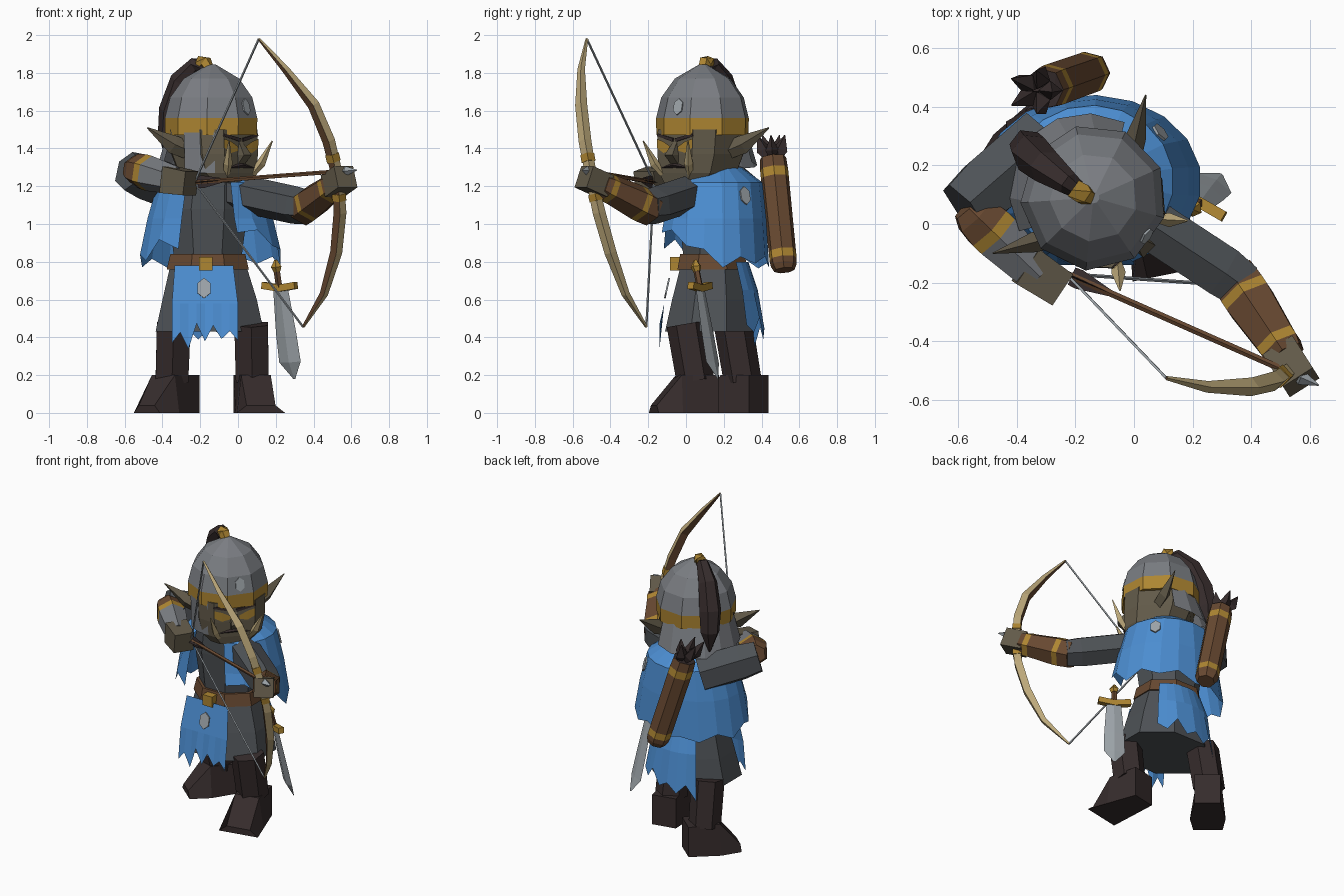
import bpy, bmesh, math, random
from mathutils import Vector, Matrix

if "Cube" in bpy.data.objects:
    bpy.data.objects.remove(bpy.data.objects["Cube"])

random.seed(4)
Z = Vector((0, 0, 1))
COLORS = {"cloth_grey": (78, 82, 86), "helmet_grey": (122, 125, 130), "blue": (76, 142, 210),
          "gold": (174, 134, 50), "leather": (104, 73, 49), "dark_brown": (54, 44, 44),
          "skin": (98, 90, 73), "bone": (188, 168, 122), "steel": (158, 165, 170)}
MATS = {}
for key, rgb in COLORS.items():
    MATS[key] = bpy.data.materials.new(key)
    MATS[key].diffuse_color = [(c / 255 / 12.92 if c < 11 else ((c / 255 + .055) / 1.055) ** 2.4)
                               for c in rgb] + [1]


def skin(name, rings, mats, closed=True, caps=True, xf=None):
    """Bridge rings of points; mats is one colour or one per segment."""
    if isinstance(mats, str):
        mats = [mats] * (len(rings) - 1)
    names = list(dict.fromkeys(mats))
    bm = bmesh.new()
    vs = [[bm.verts.new(p) for p in r] for r in rings]
    n = len(rings[0])
    for i, m in enumerate(mats):
        for j in range(n if closed else n - 1):
            k = (j + 1) % n
            f = bm.faces.new((vs[i][j], vs[i][k], vs[i + 1][k], vs[i + 1][j]))
            f.material_index = names.index(m)
    if caps:
        bm.faces.new(vs[0][::-1]).material_index = names.index(mats[0])
        bm.faces.new(vs[-1]).material_index = names.index(mats[-1])
    bmesh.ops.recalc_face_normals(bm, faces=bm.faces)
    me = bpy.data.meshes.new(name)
    bm.to_mesh(me)
    bm.free()
    for m in names:
        me.materials.append(MATS[m])
    ob = bpy.data.objects.new(name, me)
    bpy.context.collection.objects.link(ob)
    if xf:
        me.transform(xf)
    return ob


def tube(name, pts, radii, mats, sides=6, ref=Z, flat=1, phase=0, xf=None):
    """Loft a polygon section along a path."""
    pts = [Vector(p) for p in pts]
    rings = []
    for i, p in enumerate(pts):
        t = (pts[min(i + 1, len(pts) - 1)] - pts[max(i - 1, 0)]).normalized()
        u = Vector(ref)
        u = (u - u.dot(t) * t).normalized()
        v = t.cross(u)
        ang = [math.radians(phase) + math.tau * k / sides for k in range(sides)]
        rings.append([p + radii[i] * (math.cos(a) * u + flat * math.sin(a) * v) for a in ang])
    return skin(name, rings, mats, xf=xf)


def stack(name, levels, mats, sides=8, phase=22.5, xf=None):
    """Horizontal elliptical levels: cx, cy, z, rx, ry."""
    ang = [math.radians(phase) + math.tau * k / sides for k in range(sides)]
    return skin(name, [[(cx + rx * math.cos(a), cy + ry * math.sin(a), z) for a in ang]
                       for cx, cy, z, rx, ry in levels], mats, xf=xf)


def along(a, b, ts):
    return [Vector(a).lerp(Vector(b), t) for t in ts]


def drape(name, rows, a0, a1, n, low, center, mat, xf=None):
    """Open cloth wrapped round a centre; low(angle, column) gives the last row's height."""
    ang = [math.radians(a0 + (a1 - a0) * i / n) for i in range(n + 1)]
    rings = []
    for z, rx, ry in rows:
        rings.append([(center[0] + rx * math.cos(a), center[1] + ry * math.sin(a),
                       low(a, i) if z is None else z) for i, a in enumerate(ang)])
    return skin(name, rings, mat, closed=False, caps=False, xf=xf)


def patch(name, center, normal, size, xf=None):
    """Thin plain six-sided plate lying on a surface."""
    c, n = Vector(center), Vector(normal).normalized()
    tube(name, [c - n * .003, c + n * .006], [size, size], "steel", 6, flat=.7, xf=xf)


# Torso, tunic skirt and belt
stack("torso", [(-.16, .14, .8, .19, .165), (-.16, .14, 1.08, .23, .19), (-.15, .13, 1.24, .21, .18),
                (-.14, .1, 1.32, .1, .1)], "cloth_grey")
stack("tunic", [(-.16, .14, .84, .2, .165), (-.15, .13, .6, .27, .22), (-.15, .12, .43, .31, .25)], "cloth_grey")
stack("belt", [(-.16, .14, .76, .235, .2), (-.16, .14, .84, .215, .185)], "leather")
tube("buckle", [(-.17, -.085, .79), (-.17, -.035, .79)], [.05, .05], "gold", 4, phase=45)

# Legs and boots
for side, hip, ankle, d, toe in (("left", (.07, 0, .47), (.075, .05, .17), (.2, -.98), .13),
                                 ("right", (-.34, .25, .47), (-.35, .3, .17), (-.65, -.76), .09)):
    tube(side + "_boot_shaft", [hip, ankle], [.103, .1], "dark_brown", 6, ref=(1, 0, 0), phase=30)
    f = Vector((d[0], d[1], 0))
    r = Vector((-d[1], d[0], 0))
    base = Vector((ankle[0] + (.02 if side == "right" else 0), ankle[1] + .01, 0))
    skin(side + "_foot", [[base + f * s - r * wb, base + f * s + r * wb,
                           base + f * s + r * wt + Z * h, base + f * s - r * wt + Z * h]
                          for s, wb, wt, h in ((-.1, .08, .08, .2), (.1, .11, .08, .2), (.235, toe, toe * .6, .04))],
         "dark_brown")

# Ragged blue cloth: shawl, back tail and loincloth
jag = [random.uniform(-.05, .05) + (.045 if i % 2 else -.045) for i in range(40)]
drape("shawl", [(1.3, .16, .15), (1.22, .28, .26), (1.03, .335, .28), (None, .375, .295)], -68, 243, 16,
      lambda a, i: .83 - .05 * math.sin(a) + (.13 if math.cos(a) > 0 else 0) * max(0, -math.sin(a)) + jag[i] * .6,
      (-.145, .145), "blue")
drape("back_tail", [(.8, .225, .2), (.65, .275, .25), (None, .31, .285)], 42, 125, 7,
      lambda a, i: .43 + jag[i + 5], (-.15, .13), "blue")
xs = [i / 8 for i in range(9)]
skin("loincloth", [[(-.335 + .31 * t, -.07, .78) for t in xs], [(-.35 + .35 * t, -.115, .58) for t in xs],
                   [(-.35 + .35 * t, -.14, .44 + jag[i + 12] * .9 - .05 * math.sin(t * 3.14))
                    for i, t in enumerate(xs)]], "blue", closed=False, caps=False)
patch("loincloth_patch", (-.18, -.099, .66), (0, -1, .22), .055)
patch("shawl_patch", (.089, .312, 1.15), (.75, .63, .25), .05)

# Bow arm
sh, el, wr = (-.02, .05, 1.17), (.37, -.21, 1.09), (.52, -.45, 1.21)
tube("bow_upper_arm", [sh, (.3, -.16, 1.1), el], [.1, .1, .09], "cloth_grey", 6)
tube("bow_forearm", along((.34, -.18, 1.075), wr, (0, .2, .3, .8, .9, 1)), [.09, .095, .095, .08, .08, .07],
     ["leather", "gold", "leather", "gold", "leather"], 6)
tube("bow_hand", [(.5, -.43, 1.2), (.57, -.54, 1.25)], [.085, .085], "skin", 4, phase=45)

# Drawing arm
tube("draw_upper_arm", [(-.31, .29, 1.18), (-.5, .125, 1.25), (-.58, .055, 1.28)], [.12, .12, .105], "cloth_grey", 6)
tube("draw_forearm", along((-.57, .06, 1.295), (-.33, -.17, 1.23), (0, .12, .3, .42, 1)), [.06, .085, .095, .095, .075],
     ["leather", "leather", "gold", "helmet_grey"], 6)
tube("draw_hand", [(-.37, -.14, 1.235), (-.25, -.22, 1.215)], [.1, .09], "skin", 4, phase=45)

# Bow: bone on the outer side, wood on the inner
path = [(.11, -.525, 1.98), (.25, -.555, 1.82), (.4, -.555, 1.63), (.48, -.535, 1.44), (.53, -.5, 1.24),
        (.54, -.46, 1.06), (.52, -.4, .85), (.455, -.32, .63), (.345, -.21, .455)]
bow = tube("bow", path, [.007, .02, .032, .034, .03, .034, .032, .022, .007], "bone", 4, ref=(.7, -.7, 0), phase=45)
bow.data.materials.append(MATS["leather"])
for p in bow.data.polygons:
    p.material_index = int(p.normal.x < 0)
for i in (3, 5):
    tube("bow_wrap", along(path[4], path[i], (.45, .65)), [.037, .037], "gold", 4, ref=(.7, -.7, 0), phase=45)
nock = (-.23, -.17, 1.22)
for end, p in (("upper", path[0]), ("lower", path[-1])):
    tube(end + "_bowstring", [p, nock], [.006, .006], "steel", 4, ref=(1, 0, 0))

# Arrow on the string
tip = Vector((.63, -.55, 1.285))
tube("arrow_shaft", along(nock, tip, (0, .93)), [.012, .012], "leather", 5)
tube("arrow_head", along(nock, tip, (.9, .93, 1)), [.01, .026, .002], "steel", 4)
for ref in ((0, 0, 1), (.4, .9, 0)):
    tube("arrow_fletching", along(nock, tip, (.02, .05, .17)), [.032, .034, .012], "dark_brown", 4, ref=ref, flat=.12)

# Quiver with spare arrows
qb, qt = Vector((-.14, .52, .755)), Vector((-.31, .46, 1.35))
tube("quiver", along(qb, qt, (0, .05, .1, .17, .82, .9, 1, .985)), [.055, .07, .074, .074, .076, .076, .072, .055],
     ["leather", "leather", "gold", "leather", "gold", "leather", "dark_brown"], 7, ref=(1, 0, 0))
for i in range(5):
    off = Vector((math.cos(i * 1.257), math.sin(i * 1.257), 0)) * .045
    tube("spare_arrow", [qt + off * .7, qt + off + Vector((-.02, -.005, .04)),
                         qt + off * 1.7 + Vector((-.045, -.01, .12))],
         [.02, .042, .003], "dark_brown", 4, ref=off, flat=.8)

# Short sword on the hip
wide = Vector((.87, -.5, 0))
tube("sword_blade", [(.225, .075, .66), (.255, .115, .42), (.275, .14, .27), (.298, .17, .18)],
     [.045, .062, .066, .006], "steel", 4, ref=wide, flat=.2)
g = Vector((.22, .075, .66))
tube("sword_guard", [g - wide * .1 + Z * .015, g, g + wide * .1 + Z * .015], [.026, .026, .026], "gold", 4, phase=45)
tube("sword_grip", [g, (.205, .055, .76)], [.018, .018], "leather", 5, ref=wide)
tube("sword_pommel", [(.207, .058, .75), (.204, .053, .775), (.2, .05, .81)], [.02, .03, .008], "gold", 5, ref=wide)

# Head, built facing -y and turned toward the target
HEAD = Matrix.Translation((-.138, .09, 0)) @ Matrix.Rotation(math.radians(46), 4, 'Z')
skin("head", [[(x * w, y * w - fwd, z) for x, y in ((-.13, -.21), (.13, -.21), (.21, -.12), (.215, .1), (.12, .2),
                                                    (-.12, .2), (-.215, .1), (-.21, -.12))]
              for z, w, fwd in ((1.22, .66, .07), (1.27, .88, .03), (1.37, .98, .01), (1.5, 1, 0))], "skin", xf=HEAD)
tube("nose", [(0, -.2, 1.43), (0, -.235, 1.365), (0, -.2, 1.335)], [.018, .042, .035], "skin", 4,
     ref=(1, 0, 0), phase=45, xf=HEAD)
tube("mouth", [(-.11, -.206, 1.295), (0, -.218, 1.312), (.11, -.206, 1.295)], [.008, .013, .008],
     "dark_brown", 4, xf=HEAD)
for s, side in ((1, "left"), (-1, "right")):
    tube(side + "_ear", [(s * .19, .0, 1.39), (s * .25, .04, 1.42), (s * .375, .115, 1.51)], [.045, .05, .003],
         "skin", 4, flat=.7, xf=HEAD)
    tube(side + "_tusk", [(s * .1, -.205, 1.265), (s * .125, -.24, 1.32), (s * .165, -.285, 1.44)],
         [.016, .024, .003], "bone", 4, xf=HEAD)
    tube(side + "_brow", [(s * .01, -.212, 1.445), (s * .13, -.208, 1.472)], [.013, .01], "dark_brown", 4,
         phase=45, xf=HEAD)
    skin(side + "_eye", [[(s * .028, -.219, 1.388), (s * .028, -.22, 1.41)],
                         [(s * .08, -.219, 1.376), (s * .08, -.22, 1.437)],
                         [(s * .128, -.217, 1.402), (s * .128, -.218, 1.45)]],
         "gold", closed=False, caps=False, xf=HEAD)

# Helmet with gold band, neck guard, cheek plate and plume
stack("helmet", [(0, 0, z, r, r) for z, r in ((1.47, .248), (1.56, .25), (1.67, .222), (1.77, .15), (1.845, .02))],
      ["gold"] + ["helmet_grey"] * 3, 9, 18, xf=HEAD)
a = math.radians(278)
patch("helmet_scuff", (.222 * math.cos(a), .222 * math.sin(a), 1.62), (math.cos(a), math.sin(a), .25), .045, HEAD)
drape("neck_guard", [(1.485, .235, .235), (None, .275, .3)], 20, 160, 6,
      lambda a, i: 1.345 - .05 * math.sin(a), (0, 0), "helmet_grey", xf=HEAD)
drape("cheek_plate", [(1.485, .24, .24), (None, .235, .235)], 186, 228, 2,
      lambda a, i: 1.27, (0, 0), "helmet_grey", xf=HEAD)
tube("plume", [(-.17, .1, 1.82), (-.225, .14, 1.845), (-.3, .195, 1.76), (-.35, .24, 1.6), (-.365, .265, 1.47),
               (-.37, .275, 1.34)], [.025, .04, .06, .07, .06, .005], "dark_brown", 6, ref=(.6, .8, 0))
tube("plume_ring", [(-.155, .09, 1.82), (-.17, .1, 1.855), (-.205, .125, 1.855)], [.03, .036, .036], "gold", 5,
     ref=(.6, -.8, 0))

for m in bpy.data.materials:
    if m.users and not m.is_grease_pencil:
        m.use_nodes = True
        m.node_tree.nodes["Principled BSDF"].inputs["Base Color"].default_value = m.diffuse_color
